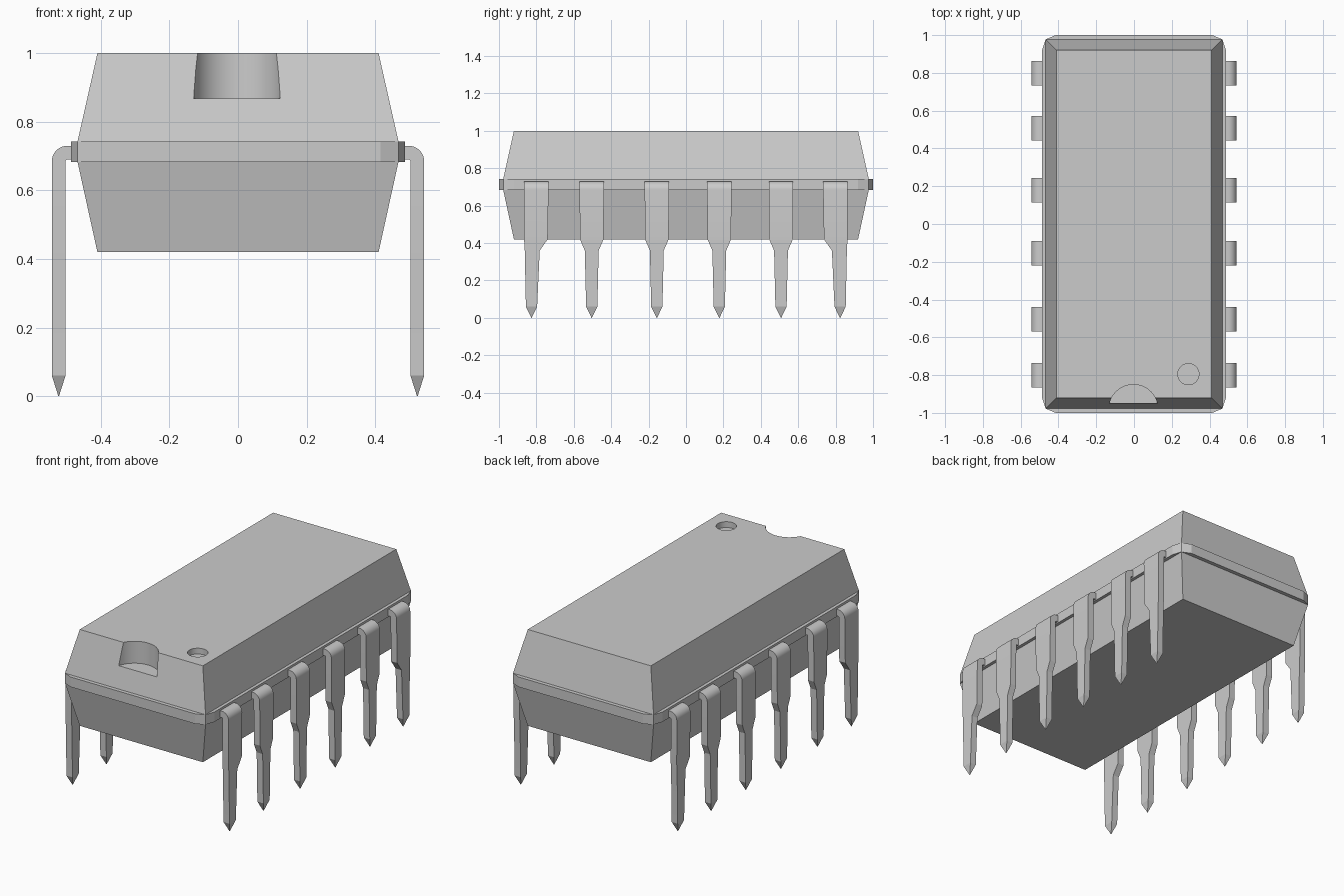
import bpy, bmesh
from math import sin, cos, pi

if "Cube" in bpy.data.objects:
    bpy.data.objects.remove(bpy.data.objects["Cube"])


def loft(name, rings):
    """Skin a list of equal-length point rings and cap both ends."""
    bm = bmesh.new()
    rows = [[bm.verts.new(p) for p in ring] for ring in rings]
    n = len(rows[0])
    for a, b in zip(rows, rows[1:]):
        for i in range(n):
            j = (i + 1) % n
            bm.faces.new((a[i], a[j], b[j], b[i]))
    bm.faces.new(rows[0][::-1])
    bm.faces.new(rows[-1])
    bmesh.ops.remove_doubles(bm, verts=bm.verts[:], dist=1e-5)
    bmesh.ops.recalc_face_normals(bm, faces=bm.faces[:])
    mesh = bpy.data.meshes.new(name)
    bm.to_mesh(mesh)
    bm.free()
    obj = bpy.data.objects.new(name, mesh)
    bpy.context.collection.objects.link(obj)
    return obj


def rect(x, y, z):
    return [(-x, -y, z), (x, -y, z), (x, y, z), (-x, y, z)]


def activate(obj):
    bpy.ops.object.select_all(action='DESELECT')
    obj.select_set(True)
    bpy.context.view_layer.objects.active = obj


def cut_round(obj, x, y, r, z_floor):
    """Sink a round recess into the top of an object."""
    bpy.ops.mesh.primitive_cylinder_add(vertices=48, radius=r, depth=0.4,
                                        location=(x, y, z_floor + 0.2))
    cutter = bpy.context.object
    cutter.name = "recess_cutter"
    cutter.hide_render = True
    mod = obj.modifiers.new("recess", 'BOOLEAN')
    mod.operation = 'DIFFERENCE'
    mod.solver = 'EXACT'
    mod.object = cutter
    activate(obj)
    bpy.ops.object.modifier_apply(modifier=mod.name)
    bpy.data.objects.remove(cutter)


# Package halves, with the end notch and the pin-one dimple
Z_LOW, Z_HIGH = 0.683, 0.743
loft("lower_body", [rect(0.41, 0.92, 0.42), rect(0.468, 0.977, Z_LOW)])
upper = loft("upper_body", [rect(0.468, 0.977, Z_HIGH), rect(0.41, 0.92, 1.0)])
cut_round(upper, -0.003, -0.98, 0.13, 0.868)
cut_round(upper, 0.288, -0.795, 0.056, 0.965)
activate(upper)
bpy.ops.object.shade_smooth_by_angle(angle=pi / 9)

# Seam band with clipped corners
corner = [(0.415, 1.0), (0.468, 0.977), (0.487, 0.92)]
outline = (corner + [(x, -y) for x, y in corner[::-1]]
           + [(-x, -y) for x, y in corner] + [(-x, y) for x, y in corner[::-1]])
loft("seam_band", [[(x, y, z) for x, y in outline] for z in (Z_LOW, Z_HIGH)])


def pin(name, y, shift, neck):
    """Bent leg: arm, rounded bend, wide shoulder, narrow blade, pointed tip."""
    def ring(outer, inner, yc, half):
        return [(outer[0], yc - half, outer[1]), (outer[0], yc + half, outer[1]),
                (inner[0], yc + half, inner[1]), (inner[0], yc - half, inner[1])]

    wide = 0.065
    rings = [ring((0.44, 0.73), (0.44, 0.69), y, wide)]
    for i in range(9):
        a = pi / 2 * (1 - i / 8)
        pts = [(0.498 + r * cos(a), 0.685 + r * sin(a)) for r in (0.045, 0.005)]
        rings.append(ring(*pts, y, wide))
    for z, yc, half in ((0.42, y + shift * 0.1, wide - 0.002),
                        (0.36, y + shift * 0.85, neck),
                        (0.06, y + shift, 0.03)):
        rings.append(ring((0.543, z), (0.503, z), yc, half))
    rings.append(ring((0.524, 0.0), (0.522, 0.0), y + shift, 0.001))
    obj = loft(name, rings)
    obj.modifiers.new("other_side", 'MIRROR')
    activate(obj)
    bpy.ops.object.shade_smooth_by_angle(angle=pi / 12)


# Six pin pairs; the end ones keep a straight outer edge
for k, (y, shift, neck) in enumerate([
        (-0.80, -0.026, 0.04), (-0.504, 0, 0.037), (-0.156, 0, 0.037),
        (0.178, 0, 0.037), (0.508, 0, 0.037), (0.798, 0.026, 0.04)]):
    pin(f"pin_pair_{k + 1}", y, shift, neck)
